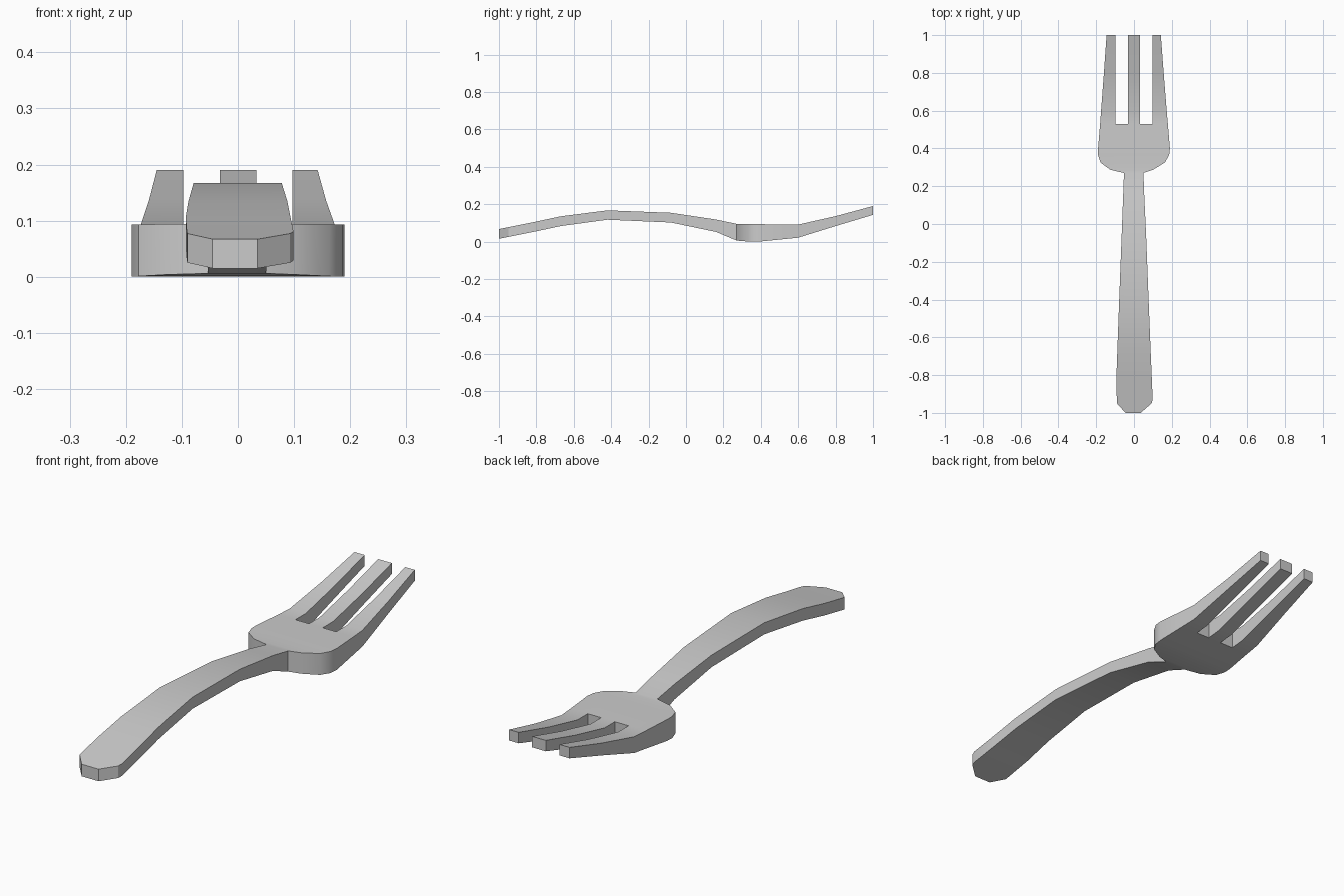
import bpy, bmesh, math

if "Cube" in bpy.data.objects:
    bpy.data.objects.remove(bpy.data.objects["Cube"])

# Rows along the fork: y, bottom z, top z, left x, right x
HANDLE = [
    (-1.00, .015, .067, -.045, .035),
    (-.95, .025, .077, -.090, .093),
    (-.93, .029, .081, -.091, .099),
    (-.81, .053, .105, -.093, .094),
    (-.67, .083, .135, -.088, .088),
    (-.42, .117, .167, -.079, .078),
    (-.08, .102, .154, -.066, .065),
    (.16, .052, .118, -.057, .054),
    (.27, .006, .095, -.053, .050),
]
HEAD = [
    (.287, .004, .094, -.125, -.125 * -.80),
    (.325, .001, .093, -.177, .163),
    (.365, .000, .093, -.190, .186),
    (.40, .001, .093, -.190, .190),
    (.53, .014, .091, -.179, .179),
    (.60, .021, .091, -.174, .173),
    (.80, .083, .136, -.159, .157),
    (1.00, .143, .190, -.145, .142),
]
SLOT_START = .53   # tines split beyond this y


def columns(y, left, right):
    """Six x positions: outer edges plus the four slot edges."""
    if y > .3:
        return [left, -.097, -.032, .033, .097, right]
    return [left + (right - left) * i / 5 for i in range(6)]


bm = bmesh.new()
rows = HANDLE + HEAD
top, bottom = [], []
for y, zb, zt, left, right in rows:
    xs = columns(y, left, right)
    # bottom of the tine tips and handle end share the same y as the top
    bottom.append([bm.verts.new((x, y, zb)) for x in xs])
    top.append([bm.verts.new((x, y, zt)) for x in xs])


def solid(r, c):
    """True where a grid cell is metal rather than a slot or outside."""
    if not (0 <= r < len(rows) - 1 and 0 <= c < 5):
        return False
    return not (c in (1, 3) and rows[r][0] >= SLOT_START)


# Top and bottom skins, with walls wherever metal borders empty space
for r in range(len(rows) - 1):
    for c in range(5):
        if not solid(r, c):
            continue
        corners = [(r, c), (r, c + 1), (r + 1, c + 1), (r + 1, c)]
        bm.faces.new([top[i][j] for i, j in corners])
        bm.faces.new([bottom[i][j] for i, j in reversed(corners)])
        neighbours = [(r - 1, c), (r, c + 1), (r + 1, c), (r, c - 1)]
        for k, n in enumerate(neighbours):
            if not solid(*n):
                (a, b), (d, e) = corners[k], corners[(k + 1) % 4]
                bm.faces.new([bottom[a][b], bottom[d][e], top[d][e], top[a][b]])

bmesh.ops.recalc_face_normals(bm, faces=bm.faces)
mesh = bpy.data.meshes.new("fork")
bm.to_mesh(mesh)
bm.free()
fork = bpy.data.objects.new("fork", mesh)
bpy.context.collection.objects.link(fork)

# Soft shading over the gentle bends, crisp rims
bpy.context.view_layer.objects.active = fork
fork.select_set(True)
bpy.ops.object.shade_smooth_by_angle(angle=math.radians(30))
